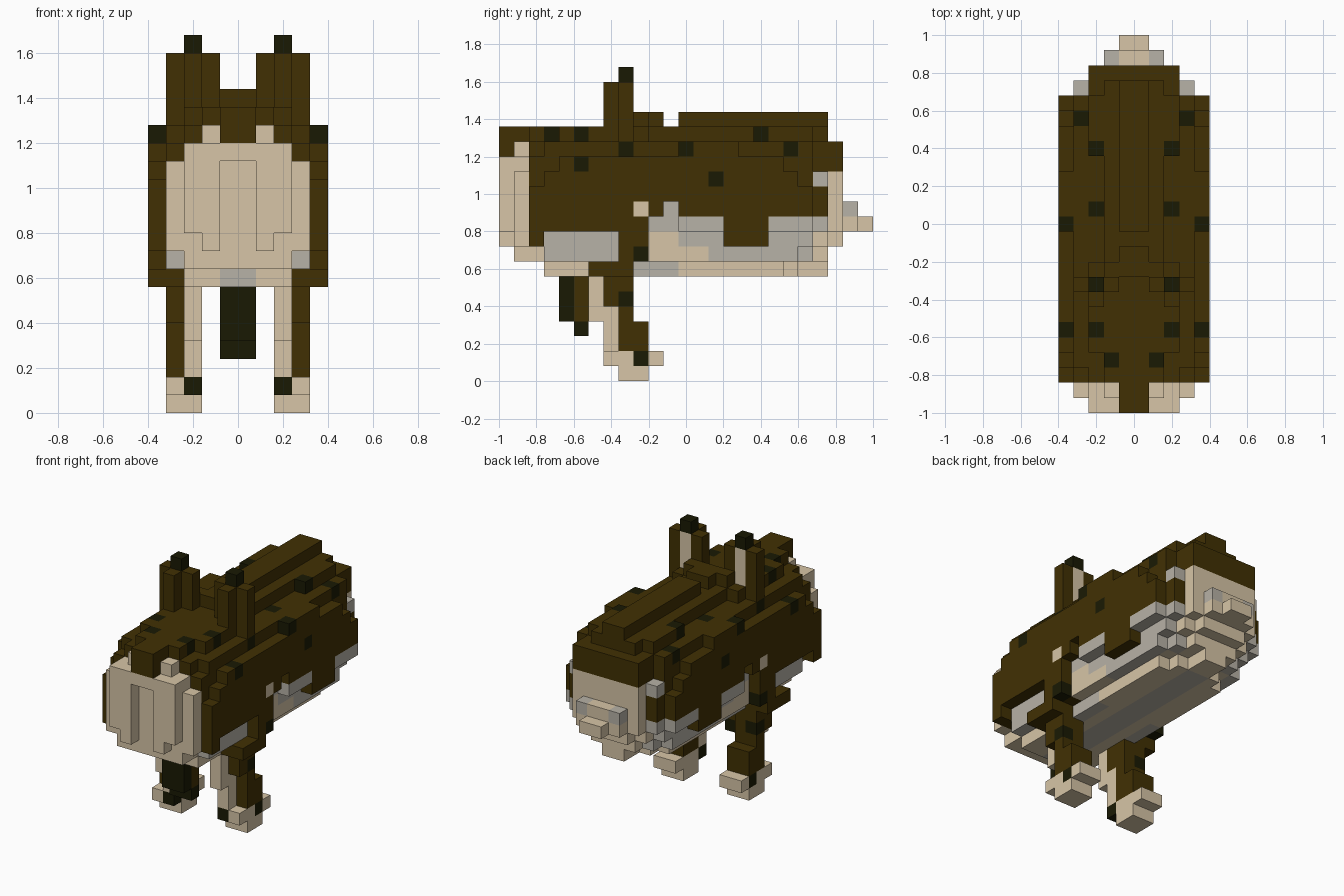
import bpy
import bmesh

old = bpy.data.objects.get("Cube")
if old:
    bpy.data.objects.remove(old)

S = 0.08  # edge of one block
COLOURS = {
    "dark_brown": (0.053, 0.030, 0.001),
    "cream": (0.68, 0.56, 0.385),
    "warm_grey": (0.475, 0.445, 0.385),
    "near_black": (0.010, 0.010, 0.001),
}
mats = {}
for name, rgb in COLOURS.items():
    m = bpy.data.materials.new(name)
    m.use_nodes = True
    m.diffuse_color = (*rgb, 1)
    m.node_tree.nodes["Principled BSDF"].inputs["Base Color"].default_value = (*rgb, 1)
    mats[name] = m
BR, CR, GR, BK = COLOURS

cells = {}  # (x, y, z) block -> (part, colour)


def fill(part, colour, x, y, z):
    """Fill a box of blocks, mirrored in x; each range is (start, end)."""
    for i in range(*x):
        for j in range(*y):
            for k in range(*z):
                cells[(i, j, k)] = cells[(-1 - i, j, k)] = (part, colour)


def clear(x, y, z):
    for i in range(*x):
        for j in range(*y):
            for k in range(*z):
                cells.pop((i, j, k), None)
                cells.pop((-1 - i, j, k), None)


# Belly: cream underside tapering in steps to the rear, grey centre and flanks
for half, end7, end8 in ((3, 19, 21), (2, 20, 22), (1, 22, 22)):
    fill("belly", CR, (0, half), (3, end7), (7, 8))
    fill("belly", CR, (0, half), (1, end8), (8, 9))
fill("belly", GR, (0, 1), (3, 20), (7, 8))
fill("belly", GR, (2, 3), (9, 12), (7, 8))
fill("belly", GR, (3, 4), (3, 9), (8, 10))
fill("belly", CR, (0, 3), (2, 22), (9, 11))
fill("belly", GR, (3, 4), (14, 20), (8, 9))
fill("belly", GR, (2, 3), (20, 21), (8, 9))
fill("belly", CR, (3, 4), (9, 14), (8, 10))
fill("belly", GR, (3, 4), (12, 21), (9, 10))
fill("belly", GR, (3, 4), (10, 22), (10, 11))
fill("belly", GR, (4, 5), (12, 15), (10, 11))
fill("belly", GR, (4, 5), (18, 21), (10, 11))

# Body: stepped hull, wide below and narrow on top
fill("body", BR, (0, 3), (2, 22), (11, 16))
fill("body", BR, (3, 4), (2, 21), (11, 15))
fill("body", BR, (3, 4), (3, 21), (15, 16))
fill("body", BR, (3, 4), (21, 22), (11, 13))
fill("body", GR, (3, 4), (21, 22), (13, 14))
fill("body", BR, (4, 5), (2, 21), (11, 13))
fill("body", BR, (4, 5), (3, 20), (13, 14))
fill("body", BR, (4, 5), (4, 19), (14, 15))
fill("body", BR, (4, 5), (13, 16), (15, 16))
fill("body", BR, (3, 5), (2, 3), (9, 11))
fill("body", BR, (4, 5), (3, 10), (10, 11))
fill("body", BR, (3, 5), (15, 18), (9, 11))
clear((4, 5), (11, 12), (11, 12))
fill("body", GR, (3, 4), (11, 12), (11, 12))

# Back: upper layers and the central ridge
for half, start, end in ((2, 2, 4), (3, 4, 10), (2, 10, 17), (3, 17, 21), (2, 21, 22)):
    fill("back", BR, (0, half), (start, end), (16, 17))
fill("back", BR, (0, 2), (9, 10), (17, 18))
fill("back", BR, (0, 1), (10, 11), (17, 18))
fill("back", BR, (0, 1), (12, 22), (17, 18))

# Rump panel and tail
fill("rump", CR, (0, 2), (22, 23), (9, 10))
fill("rump", CR, (0, 3), (22, 23), (10, 14))
fill("rump", BR, (0, 3), (22, 23), (14, 16))
fill("tail", CR, (0, 2), (23, 24), (10, 11))
fill("tail", CR, (0, 1), (23, 24), (11, 12))
fill("tail", GR, (1, 2), (23, 24), (11, 12))
fill("tail", CR, (0, 1), (24, 25), (10, 11))

# Face: cream mask with a brown nose ridge
fill("face", CR, (0, 4), (1, 2), (9, 14))
fill("face", CR, (0, 3), (1, 2), (8, 15))
fill("face", CR, (1, 2), (1, 2), (15, 16))
fill("face", CR, (0, 3), (0, 1), (10, 15))
fill("face", CR, (0, 2), (0, 1), (9, 10))
clear((0, 1), (0, 1), (9, 14))
fill("nose_ridge", BR, (0, 1), (0, 2), (15, 17))

# Ears: brown shell, cream back, dark tip
fill("ears", BR, (1, 4), (8, 9), (17, 20))
fill("ears", BR, (3, 4), (8, 9), (16, 17))
fill("ears", BR, (2, 3), (7, 8), (17, 20))
fill("ears", CR, (2, 3), (8, 9), (17, 20))
fill("ears", BK, (2, 3), (8, 9), (20, 21))

# Hanging tuft under the chest
fill("tuft", BK, (0, 1), (4, 5), (4, 7))
fill("tuft", BR, (0, 1), (5, 6), (4, 7))
fill("tuft", BK, (0, 1), (5, 6), (3, 4))

# Legs: cream inner front, brown outside, cream feet
fill("legs", BR, (3, 5), (6, 9), (7, 8))
fill("legs", BR, (3, 5), (8, 10), (8, 10))
fill("legs", BR, (2, 4), (7, 9), (5, 7))
fill("legs", BR, (2, 4), (8, 9), (4, 5))
fill("legs", BR, (2, 4), (8, 10), (2, 4))
fill("legs", CR, (2, 3), (6, 7), (4, 7))
fill("legs", CR, (2, 3), (7, 8), (2, 5))
fill("feet", CR, (2, 4), (7, 11), (1, 2))
fill("feet", CR, (2, 4), (8, 10), (0, 1))
fill("feet", BK, (2, 3), (7, 8), (1, 2))
fill("feet", BK, (3, 4), (9, 10), (1, 2))

# Dark spots, plus one cream spot at the shoulder
SPOTS = ((1, 3, 16), (2, 5, 16), (4, 5, 14), (3, 8, 15), (4, 12, 15), (2, 13, 15),
         (4, 14, 13), (2, 17, 16), (3, 19, 15), (4, 9, 8), (3, 8, 5))
for i, j, k in SPOTS:
    part = cells.get((i, j, k), ("body", BR))[0]
    fill(part, BK, (i, i + 1), (j, j + 1), (k, k + 1))
fill("body", CR, (4, 5), (9, 10), (11, 12))

# Turn each part's exposed block sides into a mesh
SIDES = {
    (1, 0, 0): ((1, 0, 0), (1, 1, 0), (1, 1, 1), (1, 0, 1)),
    (-1, 0, 0): ((0, 0, 0), (0, 0, 1), (0, 1, 1), (0, 1, 0)),
    (0, 1, 0): ((0, 1, 0), (0, 1, 1), (1, 1, 1), (1, 1, 0)),
    (0, -1, 0): ((0, 0, 0), (1, 0, 0), (1, 0, 1), (0, 0, 1)),
    (0, 0, 1): ((0, 0, 1), (1, 0, 1), (1, 1, 1), (0, 1, 1)),
    (0, 0, -1): ((0, 0, 0), (0, 1, 0), (1, 1, 0), (1, 0, 0)),
}
order = list(COLOURS)
for part in dict.fromkeys(p for p, c in cells.values()):
    bm = bmesh.new()
    verts = {}
    for (i, j, k), (p, colour) in cells.items():
        if p != part:
            continue
        for (dx, dy, dz), corners in SIDES.items():
            if (i + dx, j + dy, k + dz) in cells:
                continue
            quad = []
            for a, b, c in corners:
                key = (i + a, j + b, k + c)
                if key not in verts:
                    verts[key] = bm.verts.new((key[0] * S, key[1] * S - 1, key[2] * S))
                quad.append(verts[key])
            bm.faces.new(quad).material_index = order.index(colour)
    mesh = bpy.data.meshes.new(part)
    bm.to_mesh(mesh)
    bm.free()
    for name in order:
        mesh.materials.append(mats[name])
    bpy.context.collection.objects.link(bpy.data.objects.new(part, mesh))
